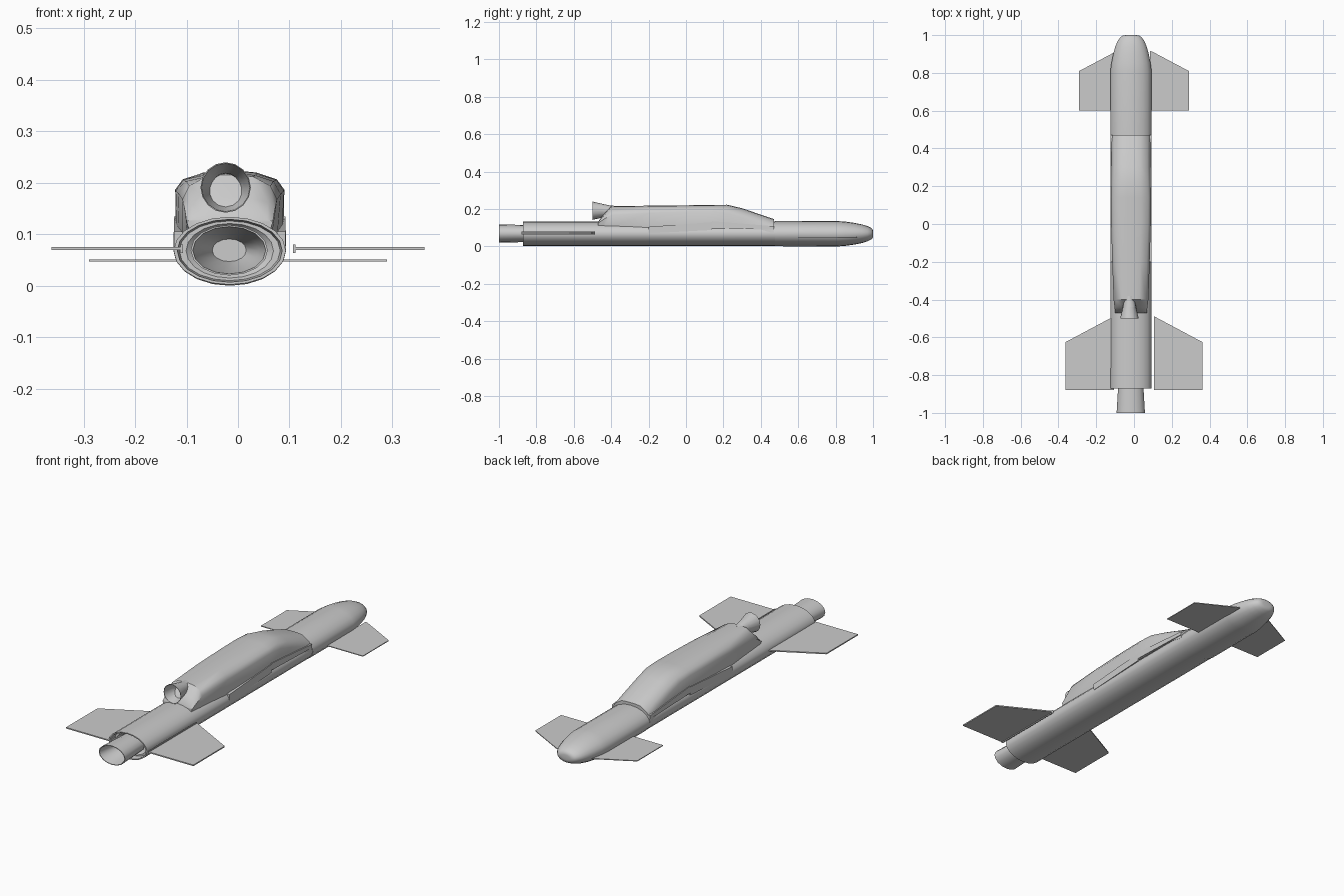
import bpy, bmesh, math

CX, CZ = -0.016, 0.068          # body axis sits slightly left of the origin
grey = bpy.data.materials.new("light_grey")
grey.diffuse_color = (0.6, 0.6, 0.6, 1)


def finish(name, bm, angle=35):
    bmesh.ops.recalc_face_normals(bm, faces=bm.faces)
    me = bpy.data.meshes.new(name)
    bm.to_mesh(me)
    bm.free()
    ob = bpy.data.objects.new(name, me)
    bpy.context.collection.objects.link(ob)
    me.materials.append(grey)
    bpy.ops.object.select_all(action='DESELECT')
    ob.select_set(True)
    bpy.context.view_layer.objects.active = ob
    bpy.ops.object.shade_smooth_by_angle(angle=math.radians(angle))
    return ob


def loft(name, rings, caps=(True, True), closed=True, angle=35):
    """Skin a list of point rings with quads."""
    bm = bmesh.new()
    vs = [[bm.verts.new(p) for p in r] for r in rings]
    n = len(vs[0])
    for a, b in zip(vs, vs[1:]):
        for i in range(n if closed else n - 1):
            j = (i + 1) % n
            bm.faces.new((a[i], a[j], b[j], b[i]))
    if caps[0]:
        bm.faces.new(vs[0])
    if caps[1]:
        bm.faces.new(vs[-1])
    return finish(name, bm, angle)


def tube(name, profile, cx=CX, cz=CZ, n=16, **kw):
    """Elliptical turned part along y; profile rows are y, x radius, z radius."""
    rings = [[(cx + rx * math.cos(2 * math.pi * i / n), y,
               cz + rz * math.sin(2 * math.pi * i / n)) for i in range(n)]
             for y, rx, rz in profile]
    return loft(name, rings, **kw)


def fin(name, outline, z, t):
    """Thin flat fin, made for both sides about x = 0."""
    for side, s in (("right", 1), ("left", -1)):
        rings = [[(s * x, y, z + d) for x, y in outline] for d in (-t / 2, t / 2)]
        loft(f"{name}_{side}", rings)


# Main body with recessed rear rim
tube("body", [(-0.82, 0.060, 0.040), (-0.84, 0.085, 0.053), (-0.84, 0.098, 0.058),
              (-0.872, 0.102, 0.061), (-0.872, 0.109, 0.066), (0.475, 0.108, 0.065)],
     n=20)

# Nose section with rounded blunt tip
tube("nose", [(0.475, 0.1095, 0.0668), (0.81, 0.109, 0.068), (0.85, 0.104, 0.065),
              (0.90, 0.094, 0.058), (0.94, 0.083, 0.050), (0.97, 0.070, 0.041),
              (0.99, 0.055, 0.031), (0.998, 0.042, 0.022), (1.0, 0.025, 0.012)],
     n=20, angle=50)

# Main exhaust, open at the back with a narrowing throat
tube("main_nozzle", [(-0.83, 0.065, 0.045), (-1.0, 0.075, 0.049), (-1.0, 0.071, 0.046),
                     (-0.93, 0.058, 0.036), (-0.86, 0.033, 0.022)], cx=-0.017, cz=0.069)

# Upper small exhaust
tube("upper_nozzle", [(-0.38, 0.026, 0.026), (-0.41, 0.028, 0.028), (-0.5, 0.049, 0.049),
                      (-0.5, 0.047, 0.047), (-0.40, 0.027, 0.027)], cx=-0.024, cz=0.191)

# Dorsal pod: y, bottom half width, side half width, bottom, side, shoulder, top
stations = [
    (-0.470, 0.078, 0.084, 0.105, 0.125, 0.129, 0.132),
    (-0.440, 0.080, 0.087, 0.105, 0.145, 0.162, 0.172),
    (-0.400, 0.083, 0.092, 0.105, 0.168, 0.194, 0.215),
    (-0.200, 0.092, 0.099, 0.092, 0.178, 0.203, 0.218),
    (0.000, 0.102, 0.105, 0.090, 0.185, 0.206, 0.220),
    (0.140, 0.105, 0.106, 0.095, 0.187, 0.207, 0.222),
    (0.220, 0.104, 0.104, 0.095, 0.180, 0.204, 0.223),
    (0.300, 0.103, 0.102, 0.095, 0.155, 0.182, 0.204),
    (0.400, 0.104, 0.102, 0.090, 0.122, 0.148, 0.170),
    (0.470, 0.108, 0.105, 0.070, 0.094, 0.120, 0.146),
]
pod = []
for y, wb, w, zb, zm, zs, zt in stations:
    half = [(wb, zb), (w, zm), (0.86 * w, zs), (0.5 * w, zt - 0.003), (0.2 * w, zt)]
    pod.append([(CX + x, y, z) for x, z in half] +
               [(CX - x, y, z) for x, z in reversed(half)])
loft("dorsal_pod", pod, angle=40)

# Side fairings under the pod
for side, s in (("right", 1), ("left", -1)):
    for part, y0, y1, z00, z01, z10, z11 in (
            ("rear_fairing", -0.2, 0.14, 0.070, 0.105, 0.088, 0.130),
            ("front_fairing", 0.14, 0.47, 0.100, 0.135, 0.090, 0.108)):
        rings = [[(CX + s * x, y, z) for x, z in
                  ((0.09, a), (0.109, a), (0.108, b), (0.09, b))]
                 for y, a, b in ((y0, z00, z01), (y1, z10, z11))]
        loft(f"{part}_{side}", rings)

# Tail wings, front fins and wing root strips
fin("tail_wing", [(0.108, -0.49), (0.118, -0.495), (0.362, -0.625),
                  (0.362, -0.88), (0.108, -0.88)], 0.072, 0.006)
fin("tail_wing_root", [(0.107, -0.49), (0.112, -0.493), (0.112, -0.88),
                       (0.107, -0.88)], 0.072, 0.016)
fin("front_fin", [(0.085, 0.915), (0.098, 0.912), (0.290, 0.81),
                  (0.290, 0.60), (0.085, 0.60)], 0.049, 0.004)
